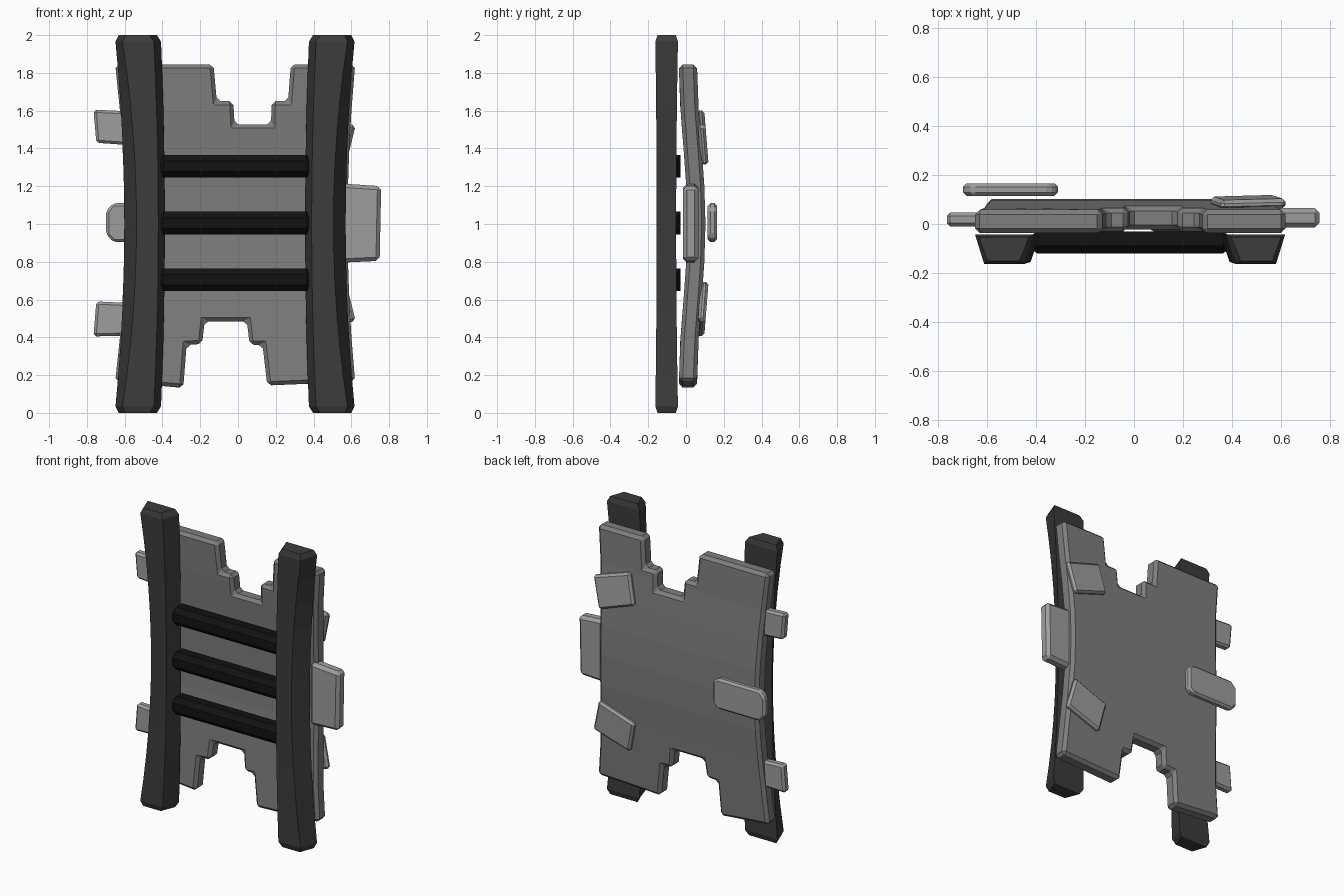
import bpy, bmesh, math

if "Cube" in bpy.data.objects:
    bpy.data.objects.remove(bpy.data.objects["Cube"])

MID_X = -0.016   # symmetry line of rails


def material(name, v):
    m = bpy.data.materials.new(name)
    m.diffuse_color = (v, v, v, 1)
    m.use_nodes = True
    m.node_tree.nodes["Principled BSDF"].inputs["Base Color"].default_value = m.diffuse_color
    return m


DARK, BLACK = material("dark", 0.045), material("black", 0.006)
GREY, LIGHT = material("grey", 0.21), material("light_grey", 0.34)


def finish(bm, name, mat, bevel=0.0, angle=50):
    bmesh.ops.recalc_face_normals(bm, faces=bm.faces)
    me = bpy.data.meshes.new(name)
    bm.to_mesh(me)
    bm.free()
    me.materials.append(mat)
    ob = bpy.data.objects.new(name, me)
    bpy.context.collection.objects.link(ob)
    if bevel:
        b = ob.modifiers.new("bevel", 'BEVEL')
        b.width, b.segments = bevel, 1
        b.limit_method, b.angle_limit = 'ANGLE', math.radians(angle)
    return ob


def loft(bm, rings):
    vs = [[bm.verts.new(p) for p in r] for r in rings]
    n = len(vs[0])
    for a, b in zip(vs, vs[1:]):
        for i in range(n):
            bm.faces.new((a[i], a[(i + 1) % n], b[(i + 1) % n], b[i]))
    bm.faces.new(vs[0])
    bm.faces.new(vs[-1])


def prism(pts, y0, y1):
    """Extrude an (x, z) outline from y0 to y1."""
    bm = bmesh.new()
    loft(bm, [[(x, y, z) for x, z in pts] for y in (y0, y1)])
    return bm


def bow(z):
    """Backward bulge of the panel at height z."""
    t = min(1, abs(z - 1) / 0.86)
    return 0.0225 * (1 + math.cos(math.pi * t))


# Curved side rails with tapered section and chamfered ends
def rail(name, side):
    rings = []
    zs = [0.0, 0.035] + [0.035 + 1.93 * i / 12 for i in range(1, 12)] + [1.965, 2.0]
    for k, z in enumerate(zs):
        t = (z - 1) ** 2
        e = 0.02 if k in (0, len(zs) - 1) else 0
        yb, yf = -0.052 + 0.01 * t - e * 0.6, -0.155 - 0.008 * t + e * 0.6
        prof = [(0.355 + 0.022 * t + e, yb), (0.57 + 0.05 * t - e, yb),
                (0.505 + 0.08 * t - e, yf), (0.39 + 0.025 * t + e, yf)]
        rings.append([(x if side > 0 else 2 * MID_X - x, y, z) for x, y in prof])
    bm = bmesh.new()
    loft(bm, rings)
    finish(bm, name, DARK)


rail("right_rail", 1)
rail("left_rail", -1)

# Three rungs between the rails
for i, z in enumerate((0.705, 1.005, 1.305)):
    rings = []
    for x, s in ((-0.42, 0.6), (-0.395, 1), (0.363, 1), (0.388, 0.6)):
        prof = [(-0.03, -0.06), (-0.03, 0.06), (-0.09, 0.06), (-0.12, 0.028),
                (-0.12, -0.028), (-0.09, -0.06)]
        rings.append([(x, -0.075 + (y + 0.075) * s, z + h * s) for y, h in prof])
    bm = bmesh.new()
    loft(bm, rings)
    finish(bm, f"rung_{i + 1}", BLACK)

# Backing panel: stepped outline, curved sides, bowed backwards
top = [(-0.65, 1.845), (-0.13, 1.845), (-0.112, 1.65), (-0.025, 1.65), (-0.018, 1.527),
       (0.175, 1.527), (0.178, 1.65), (0.265, 1.65), (0.28, 1.845), (0.62, 1.845)]
bottom = [(0.62, 0.165), (0.155, 0.145), (0.13, 0.36), (0.062, 0.36), (0.047, 0.485),
          (-0.177, 0.485), (-0.19, 0.365), (-0.272, 0.36), (-0.29, 0.132), (-0.65, 0.165)]
heights = [0.4, 0.6, 0.8, 1.0, 1.2, 1.4, 1.6]
right = [(0.58 + 0.057 * (z - 1) ** 2, z) for z in reversed(heights)]
left = [(-0.60 - 0.07 * (z - 1) ** 2, z) for z in heights]
bm = prism(top + right + bottom + left, -0.038, 0.058)
for z in heights:
    bmesh.ops.bisect_plane(bm, geom=bm.verts[:] + bm.edges[:] + bm.faces[:],
                           plane_co=(0, 0, z), plane_no=(0, 0, 1), dist=1e-4)
for v in bm.verts:
    v.co.y += bow(v.co.z)
finish(bm, "backing_panel", GREY, 0.02)


# Loose chips poking out at the sides and fixed to the back
def chip(name, pts, y0, y1, slope=0.0, bevel=0.014):
    bm = prism(pts, y0, y1)
    zc = sum(p[1] for p in pts) / len(pts)
    for v in bm.verts:
        v.co.y += slope * (v.co.z - zc)
    finish(bm, name, LIGHT, bevel, 30)


def flip(pts):
    return [(x, 2.008 - z) for x, z in pts]


left_chip = [(-0.765, 1.605), (-0.75, 1.43), (-0.54, 1.415), (-0.54, 1.595)]
chip("upper_left_chip", left_chip, -0.01, 0.047)
chip("lower_left_chip", [(-0.765, 0.405), (-0.75, 0.59), (-0.54, 0.58), (-0.54, 0.41)], -0.01, 0.047)
chip("right_chip", [(0.54, 0.795), (0.75, 0.805), (0.758, 1.2), (0.54, 1.215)], -0.015, 0.065, 0, 0.02)

back_chip = [(0.622, 1.52), (0.355, 1.605), (0.31, 1.40), (0.57, 1.31)]
chip("upper_back_chip", back_chip, 0.068, 0.108, -0.08)
chip("lower_back_chip", flip(back_chip), 0.068, 0.108, 0.08)
chip("middle_back_chip", [(-0.698, 0.945), (-0.66, 0.905), (-0.345, 0.905), (-0.31, 0.935),
                          (-0.31, 1.08), (-0.345, 1.11), (-0.66, 1.11), (-0.698, 1.07)], 0.115, 0.165)
